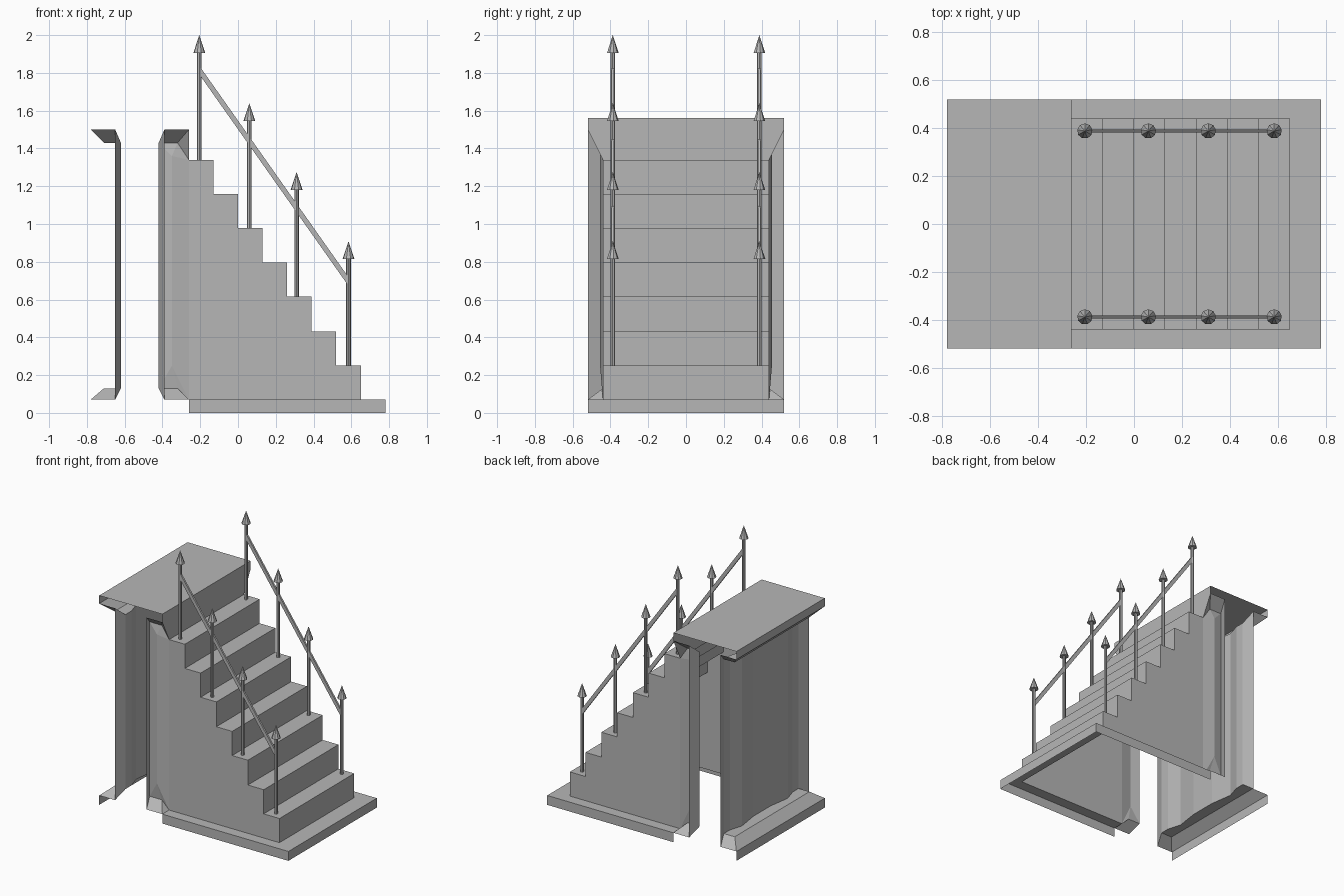
import bpy, bmesh
from mathutils import Vector

cube = bpy.data.objects.get("Cube")
if cube:
    bpy.data.objects.remove(cube, do_unlink=True)

stone = bpy.data.materials.new("grey_stone")
stone.use_nodes = True
stone.diffuse_color = (0.47, 0.47, 0.47, 1)
stone.node_tree.nodes["Principled BSDF"].inputs["Base Color"].default_value = (0.47, 0.47, 0.47, 1)


class Shell:
    """Open sheet mesh whose faces are turned toward a given direction."""
    def __init__(self, name):
        self.name, self.bm = name, bmesh.new()

    def face(self, pts, out):
        f = self.bm.faces.new([self.bm.verts.new(p) for p in pts])
        f.normal_update()
        if f.normal.dot(Vector(out)) < 0:
            f.normal_flip()

    def pair(self, pts, out):
        for s in (1, -1):
            self.face([(x, y * s, z) for x, y, z in pts], (out[0], out[1] * s, out[2]))

    def strip(self, a, b, y, out):
        """Sheet spanning -y..y between two (x, z) points."""
        (xa, za), (xb, zb) = a, b
        self.face([(xa, -y, za), (xa, y, za), (xb, y, zb), (xb, -y, zb)], out)

    def done(self):
        bmesh.ops.remove_doubles(self.bm, verts=self.bm.verts, dist=0.0005)
        link(self.name, self.bm)


def link(name, bm):
    me = bpy.data.meshes.new(name)
    bm.to_mesh(me)
    bm.free()
    me.materials.append(stone)
    ob = bpy.data.objects.new(name, me)
    bpy.context.collection.objects.link(ob)
    return ob


W, N = 0.52, 0.44              # outer and inner half widths
BACK, EDGE, TOE = -0.78, -0.26, 0.78
BASE, CAP, TOP = 0.07, 1.5, 1.56
LOW, HIGH = 0.13, 1.43         # inner levels of the trims
TREAD = 0.13
levels = [1.34, 1.16, 0.98, 0.795, 0.615, 0.43, 0.25]
FOOT = EDGE + TREAD * len(levels)

# Walkway cap
cap = Shell("walkway_cap")
cap.strip((BACK, TOP), (EDGE, TOP), W, (0, 0, 1))
cap.strip((BACK, TOP), (BACK, CAP), W, (-1, 0, 0))
cap.face([(EDGE, -W, TOP), (EDGE, W, TOP), (EDGE, W, CAP), (EDGE, N, levels[0]),
          (EDGE, -N, levels[0]), (EDGE, -W, CAP)], (1, 0, 0))
cap.done()

# Rear wall with a gently folded plan
half = [(0.52, -0.65), (0.44, -0.62), (0.37, -0.62), (0.27, -0.65), (0.1, -0.625)]
plan = half + [(-y, x) for y, x in reversed(half)]
wall = Shell("rear_wall")
for (ya, xa), (yb, xb) in zip(plan, plan[1:]):
    lo = [BASE if abs(y) == W else LOW for y in (ya, yb)]
    hi = [CAP if abs(y) == W else HIGH for y in (ya, yb)]
    wall.face([(xa, ya, lo[0]), (xb, yb, lo[1]), (xb, yb, hi[1]), (xa, ya, hi[0])], (-1, 0, 0))
wall.done()

# Rear trims, sloped and hipped at both ends
trim = Shell("rear_trims")
trim.strip((BACK, 0), (BACK, BASE), W, (-1, 0, 0))
for outer, inner, up in ((BASE, LOW, 1), (CAP, HIGH, -1)):
    trim.face([(BACK, -W, outer), (BACK, W, outer), (-0.71, N, inner), (-0.71, -N, inner)], (-1, 0, up))
    trim.pair([(BACK, W, outer), (-0.65, W, outer), (-0.62, N, inner), (-0.71, N, inner)], (0, 1, up))
    inside = [(x, y, inner) for y, x in plan[1:-1]]
    trim.face([(-0.71, -N, inner), (-0.71, N, inner)] + inside, (0, 0, up))
trim.done()

# Pilasters and hipped trims where the stair meets the wall
pil = Shell("stair_pilasters")
pil.pair([(-0.39, W, BASE), (-0.42, N, LOW), (-0.42, N, HIGH), (-0.39, W, CAP)], (1, 0.3, 0))
for outer, inner, end, up in ((BASE, LOW, BASE, 1), (CAP, HIGH, levels[0], -1)):
    pil.pair([(-0.39, W, outer), (EDGE, W, outer), (-0.32, N, inner), (-0.42, N, inner)], (0, 1, up))
    pil.pair([(EDGE, W, outer), (EDGE, N, end), (-0.32, N, inner)], (0.3, 1, up))
# slightly bowed panels behind the pilasters
a0, a1 = (-0.42, N, LOW), (-0.42, N, HIGH)
c0, c1 = (-0.32, N, LOW), (-0.32, N, HIGH)
d0, d1 = (EDGE, N, BASE), (EDGE, N, levels[0])
m0, m1 = (-0.35, 0.455, 0.25), (-0.35, 0.455, 1.36)
for pts in ((a0, a1, m1, m0), (a0, m0, c0), (c0, m0, d0), (m0, m1, d1, d0), (m1, c1, d1), (a1, c1, m1)):
    pil.pair(pts, (0, 1, 0))
pil.done()

# Stair flight: treads, risers and stepped sides
stair = Shell("stair_flight")
outline = [(EDGE, BASE)]
for i, z in enumerate(levels):
    x0, x1 = EDGE + TREAD * i, EDGE + TREAD * (i + 1)
    drop = levels[i + 1] if i + 1 < len(levels) else BASE
    stair.strip((x0, z), (x1, z), N, (0, 0, 1))
    stair.strip((x1, z), (x1, drop), N, (1, 0, 0))
    stair.pair([(x0, N, BASE), (x1, N, BASE), (x1, N, z), (x0, N, z)], (0, 1, 0))
stair.done()

# Plinth around the stair, open underneath
base = Shell("stair_plinth")
base.strip((TOE, 0), (TOE, BASE), W, (1, 0, 0))
base.pair([(EDGE, W, 0), (TOE, W, 0), (TOE, W, BASE), (EDGE, W, BASE)], (0, 1, 0))
base.pair([(EDGE, W, BASE), (TOE, W, BASE), (FOOT, N, BASE), (EDGE, N, BASE)], (0, 0, 1))
base.face([(TOE, -W, BASE), (TOE, W, BASE), (FOOT, N, BASE), (FOOT, -N, BASE)], (0, 0, 1))
base.done()


def cone(bm, x, y, z0, z1, r0, r1, sides):
    made = bmesh.ops.create_cone(bm, cap_ends=True, segments=sides, radius1=r0, radius2=r1, depth=z1 - z0)
    bmesh.ops.translate(bm, verts=made["verts"], vec=(x, y, (z0 + z1) / 2))


# Railings: spear-topped posts and a sloping bar
posts = [(-0.205, 1.34), (0.06, 0.98), (0.31, 0.615), (0.585, 0.25)]
for side, y in (("left", 0.388), ("right", -0.388)):
    bm = bmesh.new()
    for x, z in posts:
        cone(bm, x, y, z, z + 0.57, 0.012, 0.012, 8)
        cone(bm, x, y, z + 0.565, z + 0.66, 0.032, 0, 9)
    link(side + "_railing_posts", bm)

    bm = bmesh.new()
    verts = bmesh.ops.create_cube(bm, size=1)["verts"]
    for v in verts:
        t = v.co.x + 0.5
        v.co = (-0.205 + 0.79 * t, y + v.co.y * 0.014, 1.815 - 1.12 * t + v.co.z * 0.046)
    link(side + "_railing_bar", bm)
